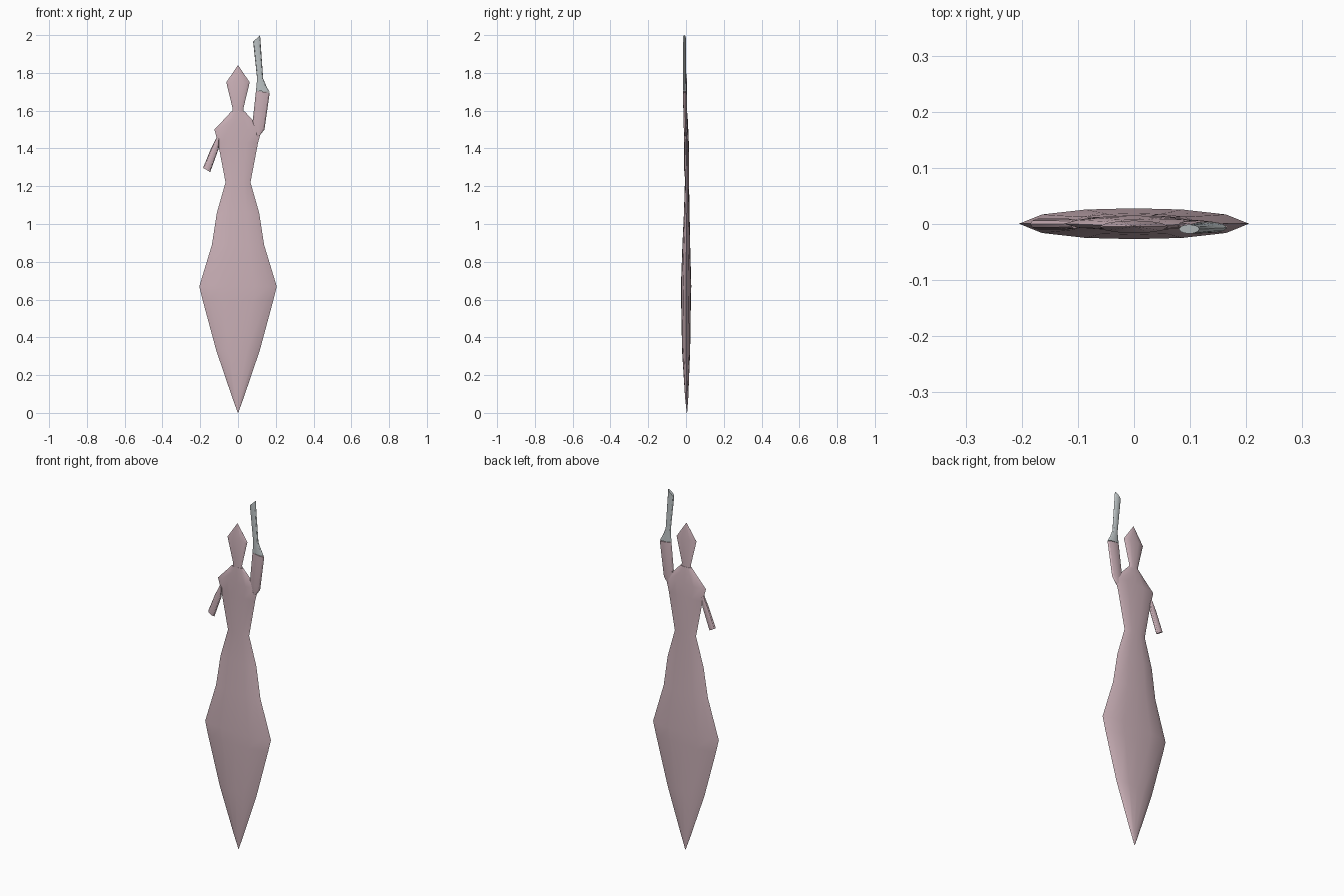
import bpy
import bmesh
import math
from mathutils import Vector


def material(name, rgb):
    m = bpy.data.materials.new(name)
    m.diffuse_color = (*rgb, 1.0)
    return m


PINK = material("dusty pink", (0.60, 0.44, 0.48))
GREY = material("cool grey", (0.50, 0.54, 0.55))

# Flattened cross-section with sharp side edges: (across, depth)
SECTION = [(-1, 0), (-0.8, -0.6), (-0.42, -0.92), (0, -1), (0.42, -0.92), (0.8, -0.6),
           (1, 0), (0.8, 0.6), (0.42, 0.92), (0, 1), (-0.42, 0.92), (-0.8, 0.6)]


def loft(name, rings, mat):
    """Each ring: left x, left z, right x, right z, front y, back y."""
    bm = bmesh.new()
    loops = []
    for lx, lz, rx, rz, yf, yb in rings:
        left, right = Vector((lx, 0, lz)), Vector((rx, 0, rz))
        mid, half = (left + right) / 2, (right - left) / 2
        loops.append([bm.verts.new(mid + half * u + Vector((0, (yf + yb) / 2 + v * (yb - yf) / 2, 0)))
                      for u, v in SECTION])
    n = len(SECTION)
    for a, b in zip(loops, loops[1:]):
        for i in range(n):
            j = (i + 1) % n
            bm.faces.new((a[i], a[j], b[j], b[i]))
    bm.faces.new(loops[0][::-1])
    bm.faces.new(loops[-1])
    bmesh.ops.recalc_face_normals(bm, faces=bm.faces)
    me = bpy.data.meshes.new(name)
    bm.to_mesh(me)
    bm.free()
    me.materials.append(mat)
    ob = bpy.data.objects.new(name, me)
    bpy.context.collection.objects.link(ob)
    bpy.ops.object.select_all(action='DESELECT')
    ob.select_set(True)
    bpy.context.view_layer.objects.active = ob
    bpy.ops.object.shade_smooth_by_angle(angle=math.radians(25))
    return ob


def symmetric(rows):
    return [(-w, z, w, z, yf, yb) for z, w, yf, yb in rows]


# Tapered skirt, hips and torso: height, half width, front, back
loft("body", symmetric([
    (0.0, 0.001, 0.004, 0.006), (0.08, 0.03, -0.005, 0.012),
    (0.33, 0.115, -0.021, 0.022), (0.60, 0.188, -0.026, 0.026),
    (0.67, 0.205, -0.027, 0.028), (0.89, 0.138, -0.019, 0.022),
    (1.06, 0.112, -0.011, 0.019), (1.22, 0.066, -0.006, 0.016),
    (1.43, 0.106, -0.010, 0.015), (1.50, 0.125, -0.011, 0.012),
    (1.56, 0.068, -0.012, 0.009), (1.595, 0.036, -0.012, 0.006)]), PINK)

# Neck and kite-shaped head
loft("head", symmetric([
    (1.57, 0.034, -0.011, 0.005), (1.61, 0.028, -0.012, 0.005),
    (1.75, 0.062, -0.016, 0.006), (1.84, 0.001, -0.005, -0.003)]), PINK)

# Raised arm
loft("raised_arm", [
    (0.100, 1.465, 0.112, 1.465, -0.007, 0.004), (0.077, 1.54, 0.140, 1.50, -0.013, 0.007),
    (0.095, 1.705, 0.168, 1.695, -0.016, 0.004)], PINK)

# Grey forearm piece above the raised arm
loft("raised_forearm", [
    (0.095, 1.705, 0.166, 1.700, -0.016, 0.003), (0.098, 1.735, 0.150, 1.73, -0.016, 0.002),
    (0.101, 1.77, 0.133, 1.77, -0.017, 0.000), (0.080, 1.965, 0.117, 2.0, -0.017, -0.001)], GREY)

# Short lowered arm
loft("lowered_arm", [
    (-0.112, 1.46, -0.100, 1.45, -0.008, 0.008), (-0.143, 1.40, -0.102, 1.40, -0.010, 0.010),
    (-0.185, 1.297, -0.147, 1.275, -0.010, 0.010)], PINK)
